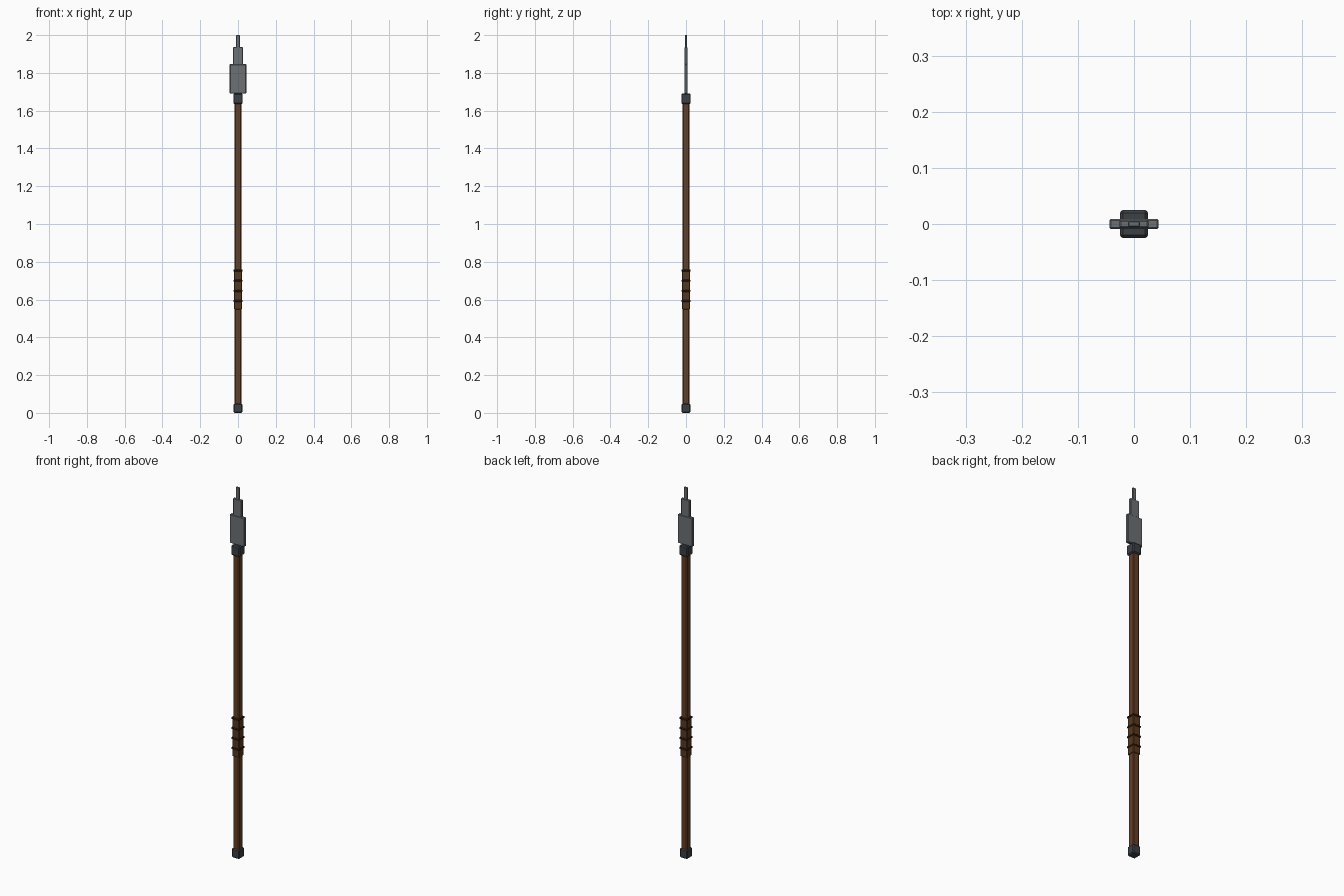
import bpy

if "Cube" in bpy.data.objects:
    bpy.data.objects.remove(bpy.data.objects["Cube"])


def material(name, rgb):
    m = bpy.data.materials.new(name)
    m.diffuse_color = (*rgb, 1)
    m.use_nodes = True
    m.node_tree.nodes["Principled BSDF"].inputs["Base Color"].default_value = m.diffuse_color
    return m


wood = material("wood", (0.13, 0.05, 0.02))
leather = material("leather", (0.10, 0.04, 0.012))
cord = material("cord", (0.04, 0.016, 0.007))
iron = material("iron", (0.045, 0.052, 0.06))
steel = material("steel", (0.15, 0.165, 0.175))


def box(name, wx, wy, z0, z1, mat, bevel):
    """Chamfered box centred on the axis, spanning z0 to z1."""
    bpy.ops.mesh.primitive_cube_add(size=1, location=(0, 0, (z0 + z1) / 2))
    ob = bpy.context.object
    ob.name = name
    ob.scale = (wx, wy, z1 - z0)
    bpy.ops.object.transform_apply(location=False, rotation=False, scale=True)
    mod = ob.modifiers.new("chamfer", "BEVEL")
    mod.width = bevel
    mod.segments = 1
    ob.data.materials.append(mat)
    return ob


# Shaft with iron fittings at both ends
box("shaft", 0.036, 0.036, 0.02, 1.66, wood, 0.004)
box("butt_cap", 0.046, 0.046, 0.0, 0.05, iron, 0.005)
box("collar", 0.05, 0.05, 1.635, 1.69, iron, 0.005)

# Leather grip with cord bands
box("grip", 0.042, 0.042, 0.548, 0.752, leather, 0.003)
for i in range(4):
    z = 0.592 + 0.054 * i
    box(f"grip_band_{i + 1}", 0.048, 0.048, z - 0.005, z + 0.005, cord, 0.002)

# Stepped spearhead
box("blade_base", 0.088, 0.018, 1.69, 1.846, steel, 0.003)
box("blade_middle", 0.052, 0.014, 1.84, 1.936, steel, 0.0025)
box("blade_tip", 0.021, 0.011, 1.93, 2.0, steel, 0.002)
